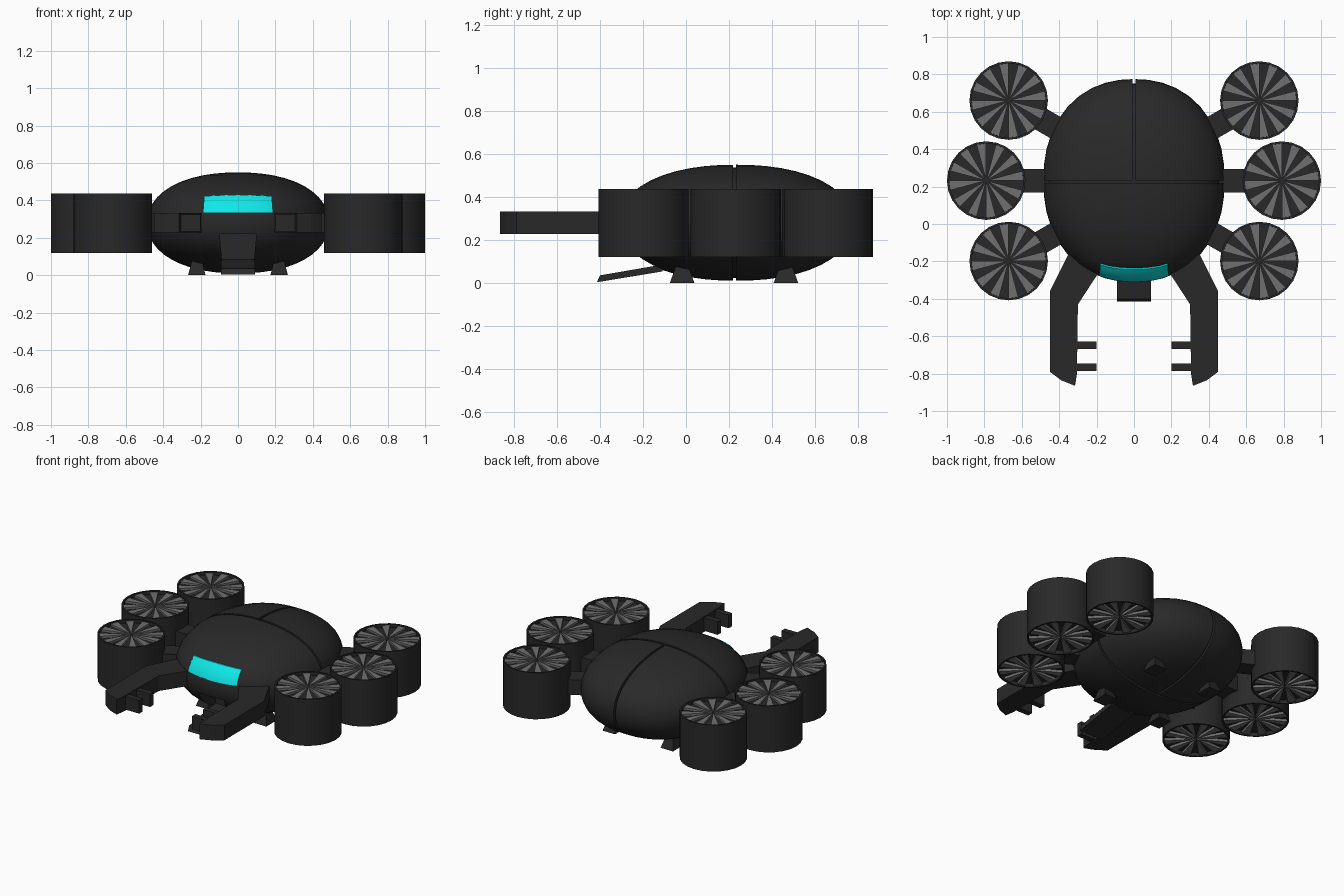
import bpy, bmesh, math
from mathutils import Vector, Matrix

if "Cube" in bpy.data.objects:
    bpy.data.objects.remove(bpy.data.objects["Cube"])

CY, CZ = 0.232, 0.28            # hull centre
RX, RY, RZ, N = 0.485, 0.543, 0.27, 2.2   # hull radii and superellipse power


def material(name, r, g, b):
    m = bpy.data.materials.new(name)
    m.diffuse_color = (r, g, b, 1)
    m.use_nodes = True
    m.node_tree.nodes["Principled BSDF"].inputs["Base Color"].default_value = m.diffuse_color
    return m


DARK = material("dark_shell", 0.022, 0.022, 0.022)
GREY = material("blade_grey", 0.16, 0.16, 0.16)
CYAN = material("visor_cyan", 0.005, 0.8, 0.8)


def finish(name, bm, mat=DARK, smooth=False):
    bmesh.ops.recalc_face_normals(bm, faces=bm.faces)
    me = bpy.data.meshes.new(name)
    bm.to_mesh(me)
    bm.free()
    ob = bpy.data.objects.new(name, me)
    bpy.context.collection.objects.link(ob)
    me.materials.append(mat)
    if smooth:
        bpy.ops.object.select_all(action='DESELECT')
        ob.select_set(True)
        bpy.context.view_layer.objects.active = ob
        bpy.ops.object.shade_smooth_by_angle(angle=math.radians(35))
    return ob


def loft(bm, low, high):
    """Closed solid between two matching loops of points."""
    a = [bm.verts.new(p) for p in low]
    b = [bm.verts.new(p) for p in high]
    bm.faces.new(a)
    bm.faces.new(b)
    for i in range(len(a)):
        j = (i + 1) % len(a)
        bm.faces.new((a[i], a[j], b[j], b[i]))


def slab(bm, outline, z0, z1):
    loft(bm, [(x, y, z0) for x, y in outline], [(x, y, z1) for x, y in outline])


def hull_part(name, scale, cuts=(), door=None):
    """Superellipsoid trimmed by capped planes, with an optional doorway."""
    bm = bmesh.new()
    bmesh.ops.create_uvsphere(bm, u_segments=40, v_segments=24, radius=1)
    for v in bm.verts:
        k = sum(abs(c) ** N for c in v.co) ** (-1 / N) * scale
        v.co = Vector((v.co.x * RX * k, v.co.y * RY * k + CY, v.co.z * RZ * k + CZ))
    for co, no in cuts:
        res = bmesh.ops.bisect_plane(bm, geom=bm.verts[:] + bm.edges[:] + bm.faces[:],
                                     plane_co=co, plane_no=no, clear_outer=True)
        edges = [e for e in res['geom_cut'] if isinstance(e, bmesh.types.BMEdge)]
        bmesh.ops.holes_fill(bm, edges=edges)
    ob = finish(name, bm)
    bpy.ops.object.select_all(action='DESELECT')
    bpy.context.view_layer.objects.active = ob
    ob.select_set(True)
    if door:
        mod = ob.modifiers.new("doorway", 'BOOLEAN')
        mod.operation, mod.solver, mod.object = 'DIFFERENCE', 'EXACT', door
        bpy.ops.object.modifier_apply(modifier=mod.name)
    bpy.ops.object.shade_smooth_by_angle(angle=math.radians(35))
    return ob


# Hull: inner core plus three shells separated by narrow grooves
bm = bmesh.new()
door_shape = [(-0.085, 0.07), (0.085, 0.07), (0.098, 0.22), (-0.098, 0.22)]
loft(bm, [(x, -0.6, z) for x, z in door_shape], [(x, -0.12, z) for x, z in door_shape])
door = finish("doorway_cutter", bm)
door.hide_render = True

G, SEAM = 0.007, 0.225
hull_part("hull_core", 0.955, door=door)
hull_part("front_shell", 1, [((0, SEAM - G, 0), (0, 1, 0))], door)
for side, label in ((1, "right"), (-1, "left")):
    hull_part("rear_shell_" + label, 1, [((0, SEAM + G, 0), (0, -1, 0)),
                                         ((side * G, 0, 0), (-side, 0, 0))])
bpy.data.objects.remove(door)


# Visor: curved patch lying just above the hull surface
def hull_front(x, z):
    return CY - RY * (1 - abs(x / RX) ** N - abs((z - CZ) / RZ) ** N) ** (1 / N)


bm = bmesh.new()
cols, rows = 16, 5
grid = []
for j in range(rows + 1):
    row = []
    for i in range(cols + 1):
        t = i / cols * 2 - 1
        z = 0.335 + (0.095 - 0.008 * t * t) * j / rows
        x = t * (0.187 - 0.007 * j / rows)
        row.append(bm.verts.new((x, hull_front(x, z) - 0.006, z)))
    grid.append(row)
for j in range(rows):
    for i in range(cols):
        bm.faces.new((grid[j][i], grid[j][i + 1], grid[j + 1][i + 1], grid[j + 1][i]))
back = bmesh.ops.extrude_face_region(bm, geom=bm.faces[:])
bmesh.ops.translate(bm, vec=(0, 0.02, 0),
                    verts=[g for g in back['geom'] if isinstance(g, bmesh.types.BMVert)])
finish("visor", bm, CYAN, True)

# Boarding ramp
bm = bmesh.new()
ramp = [(-0.415, 0.003), (-0.40, 0.035), (-0.11, 0.085), (-0.11, 0.053)]
loft(bm, [(-0.09, y, z) for y, z in ramp], [(0.09, y, z) for y, z in ramp])
finish("boarding_ramp", bm)

# Landing feet: four tapered blocks
for sx in (-1, 1):
    for name, fy in (("front", -0.018), ("rear", 0.465)):
        bm = bmesh.new()
        corners = [(-1, -1), (1, -1), (1, 1), (-1, 1)]
        loft(bm, [(sx * 0.22 + a * 0.047, fy + b * 0.057, 0) for a, b in corners],
             [(sx * 0.22 + a * 0.026, fy + b * 0.028, 0.08) for a, b in corners])
        finish(name + "_foot", bm)


# Lift fans: duct with recessed ends, wedge blades and a strut to the hull
SIDES, R = 24, 0.21


def ring(r, z):
    return [(r * math.cos(2 * math.pi * i / SIDES), r * math.sin(2 * math.pi * i / SIDES), z)
            for i in range(SIDES)]


def make_fan(x, y, angle):
    place = Matrix.Translation((x, y, 0))
    profile = [(0.199, 0.145), (0.199, 0.12), (R, 0.12), (R, 0.438), (0.199, 0.438), (0.199, 0.415)]
    bm = bmesh.new()
    loops = [[bm.verts.new(p) for p in ring(r, z)] for r, z in profile]
    for a, b in zip(loops, loops[1:]):
        for i in range(SIDES):
            j = (i + 1) % SIDES
            bm.faces.new((a[i], a[j], b[j], b[i]))
    bm.faces.new(loops[0])
    bm.faces.new(loops[-1])
    bm.transform(place)
    finish("fan_duct", bm, DARK, True)

    bm = bmesh.new()
    for z0, z1 in ((0.128, 0.146), (0.414, 0.43)):
        rim = ring(0.1985, 0)
        for i in range(0, SIDES, 2):
            slab(bm, [(rim[i][0] * 0.06, rim[i][1] * 0.06), rim[i][:2], rim[i + 1][:2],
                      (rim[i + 1][0] * 0.06, rim[i + 1][1] * 0.06)], z0, z1)
    bm.transform(place)
    finish("fan_blades", bm, GREY)

    bm = bmesh.new()
    slab(bm, [(-0.42, -0.063), (-0.18, -0.063), (-0.18, 0.063), (-0.42, 0.063)], 0.228, 0.332)
    bm.transform(place @ Matrix.Rotation(angle, 4, 'Z'))
    finish("fan_strut", bm)


for s in (1, -1):
    for fx, fy, deg in ((0.67, 0.66, 30), (0.79, 0.232, 0), (0.67, -0.198, -30)):
        a = math.radians(deg)
        make_fan(s * fx, fy, a if s > 0 else math.pi - a)

# Grabber arms with two fingers each
arm = [(0.15, -0.20), (0.30, -0.43), (0.305, -0.80), (0.315, -0.865), (0.39, -0.835),
       (0.45, -0.79), (0.45, -0.36), (0.35, -0.16), (0.30, -0.05)]
for s, label in ((1, "right"), (-1, "left")):
    bm = bmesh.new()
    slab(bm, [(s * x, y) for x, y in arm], 0.228, 0.332)
    finish("grabber_arm_" + label, bm)
    bm = bmesh.new()
    for y in (-0.648, -0.766):
        slab(bm, [(s * 0.2, y - 0.019), (s * 0.32, y - 0.019),
                  (s * 0.32, y + 0.019), (s * 0.2, y + 0.019)], 0.235, 0.325)
    finish("grabber_fingers_" + label, bm)
